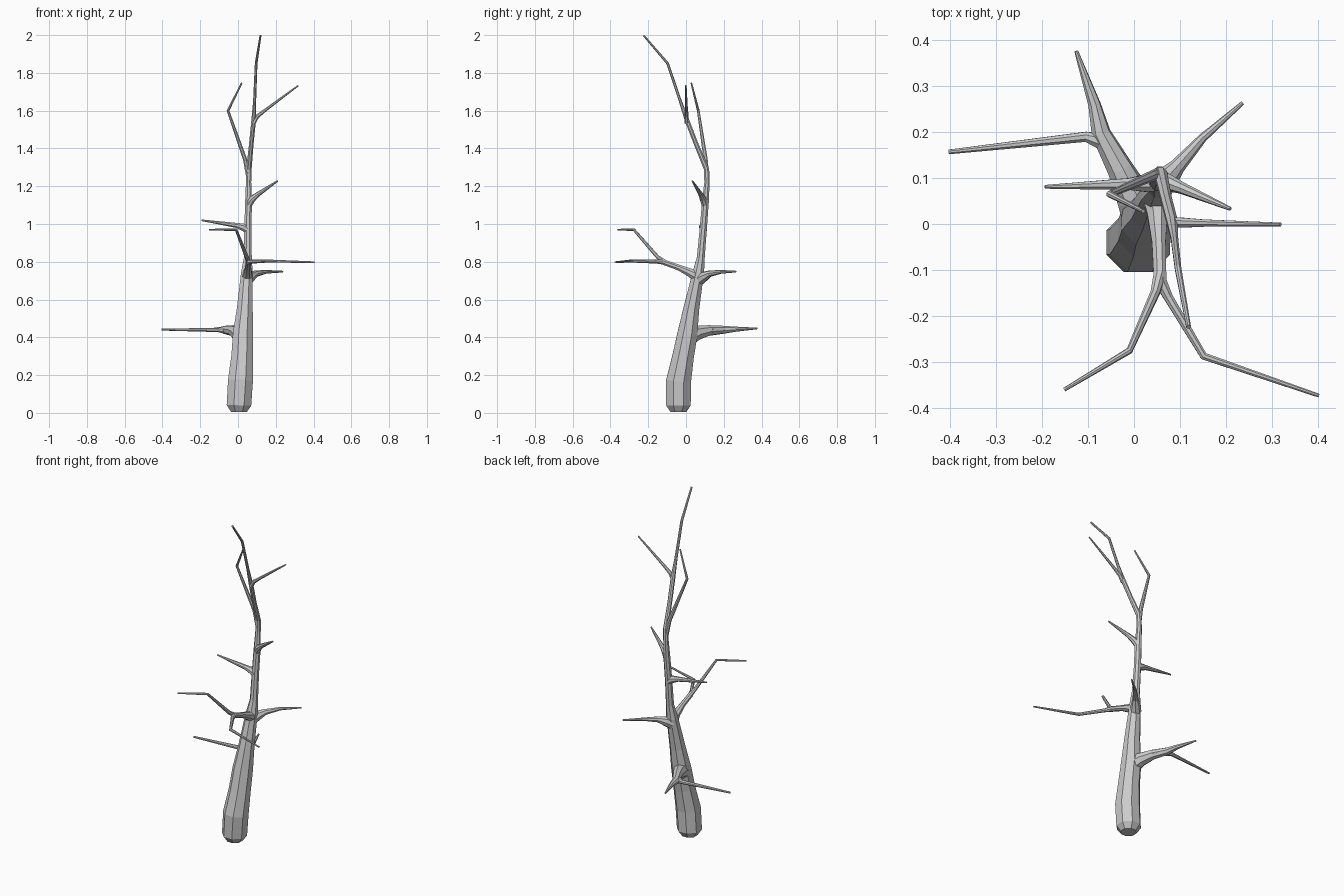
import bpy, bmesh, math
from mathutils import Vector

SIDES = 8
THICK = 1.08  # octagon corners sit slightly outside the measured half width


def limb(name, path):
    """Sweep a tapered, flat-shaded octagon along (x, y, z, radius) points."""
    pts = [Vector(p[:3]) for p in path]
    bm = bmesh.new()
    rings, side = [], None
    for i, p in enumerate(pts):
        a = (p - pts[i - 1]).normalized() if i else Vector()
        b = (pts[i + 1] - p).normalized() if i < len(pts) - 1 else Vector()
        t = (a + b).normalized()
        if side is None:
            side = Vector((1, 0, 0)) if abs(t.x) < 0.7 else Vector((0, 1, 0))
        side = (side - t * side.dot(t)).normalized()
        up = t.cross(side)
        r = path[i][3] * THICK
        ring = []
        for k in range(SIDES):
            ang = 2 * math.pi * (k + 0.5) / SIDES
            ring.append(bm.verts.new(p + (side * math.cos(ang) + up * math.sin(ang)) * r))
        rings.append(ring)
    for r0, r1 in zip(rings, rings[1:]):
        for k in range(SIDES):
            j = (k + 1) % SIDES
            bm.faces.new((r0[k], r0[j], r1[j], r1[k]))
    bm.faces.new(rings[0][::-1])
    bm.faces.new(rings[-1])
    bmesh.ops.recalc_face_normals(bm, faces=bm.faces)
    me = bpy.data.meshes.new(name)
    bm.to_mesh(me)
    bm.free()
    ob = bpy.data.objects.new(name, me)
    bpy.context.collection.objects.link(ob)


# Trunk with its leaning leader
limb("trunk", [
    (0.005, -0.040, 0.005, 0.042), (0.005, -0.040, 0.04, 0.065), (0.013, -0.039, 0.17, 0.066),
    (0.022, -0.015, 0.30, 0.057), (0.026, 0.008, 0.42, 0.053), (0.036, 0.028, 0.55, 0.042),
    (0.043, 0.053, 0.68, 0.034), (0.047, 0.065, 0.74, 0.031), (0.052, 0.078, 0.82, 0.021),
    (0.052, 0.091, 0.97, 0.019), (0.056, 0.103, 1.12, 0.018), (0.056, 0.111, 1.22, 0.014),
    (0.058, 0.109, 1.29, 0.014), (0.070, 0.055, 1.42, 0.012), (0.083, 0.005, 1.55, 0.012),
    (0.088, -0.030, 1.65, 0.008), (0.096, -0.097, 1.85, 0.007), (0.119, -0.224, 1.998, 0.005)])

# Upper left fork
limb("upper_left_branch", [
    (0.056, 0.110, 1.25, 0.013), (0.038, 0.104, 1.34, 0.011),
    (-0.053, 0.065, 1.60, 0.007), (0.020, 0.028, 1.747, 0.004)])

# Upper right twig
limb("upper_right_twig", [
    (0.083, 0.003, 1.535, 0.011), (0.102, 0.003, 1.570, 0.011),
    (0.15, 0.002, 1.607, 0.008), (0.319, -0.001, 1.733, 0.004)])

# Middle twigs
limb("middle_right_twig", [
    (0.056, 0.101, 1.10, 0.017), (0.075, 0.090, 1.132, 0.017),
    (0.105, 0.078, 1.157, 0.012), (0.21, 0.033, 1.228, 0.004)])
limb("middle_left_twig", [
    (0.048, 0.091, 0.97, 0.019), (0.025, 0.089, 0.984, 0.019),
    (-0.01, 0.087, 0.993, 0.013), (-0.194, 0.081, 1.02, 0.004)])

# Back right branch
limb("back_right_branch", [
    (0.048, 0.070, 0.705, 0.030), (0.070, 0.098, 0.723, 0.025),
    (0.095, 0.126, 0.737, 0.016), (0.150, 0.188, 0.747, 0.009), (0.237, 0.264, 0.748, 0.004)])

# Lower back fork
limb("lower_back_branch", [
    (0.022, 0.012, 0.40, 0.046), (0.000, 0.058, 0.423, 0.037), (-0.030, 0.120, 0.436, 0.027),
    (-0.072, 0.198, 0.440, 0.020), (-0.086, 0.26, 0.443, 0.013), (-0.126, 0.377, 0.447, 0.004)])
limb("lower_left_branch", [
    (-0.030, 0.130, 0.436, 0.022), (-0.062, 0.178, 0.438, 0.020),
    (-0.105, 0.190, 0.439, 0.011), (-0.404, 0.157, 0.441, 0.005)])

# Front fork
limb("front_branch", [
    (0.047, 0.065, 0.72, 0.031), (0.051, 0.020, 0.743, 0.022), (0.054, -0.040, 0.770, 0.015),
    (0.057, -0.125, 0.800, 0.014), (0.075, -0.160, 0.801, 0.010),
    (0.152, -0.288, 0.804, 0.008), (0.403, -0.374, 0.798, 0.004)])
limb("front_left_branch", [
    (0.056, -0.110, 0.797, 0.013), (0.046, -0.150, 0.825, 0.010),
    (-0.010, -0.276, 0.97, 0.007), (-0.152, -0.361, 0.97, 0.004)])
